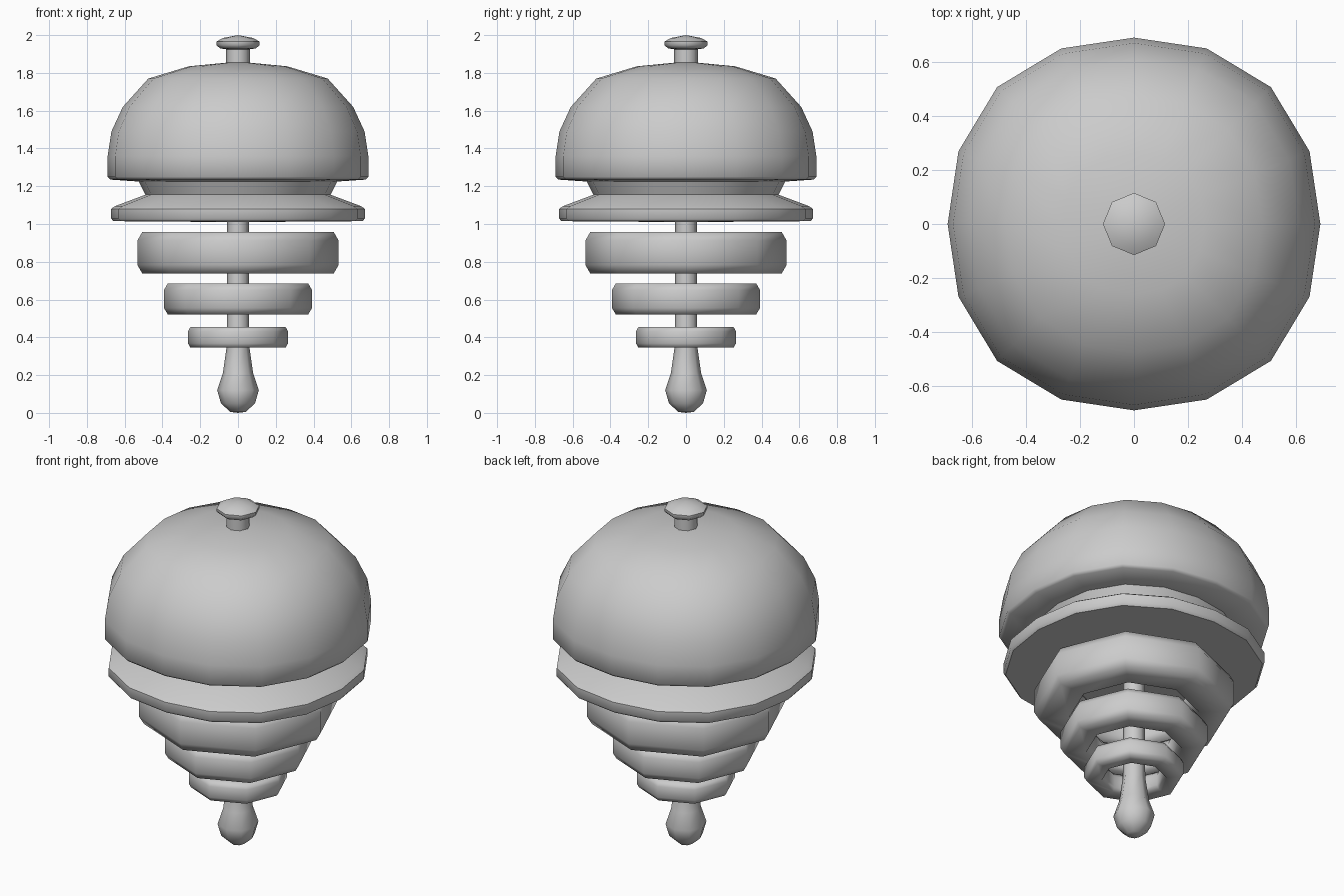
import bpy, bmesh, math

if "Cube" in bpy.data.objects:
    bpy.data.objects.remove(bpy.data.objects["Cube"])


def lathe(name, profile, sides, square=0.0, closed=False, angle=50):
    """Spin an (r, z) profile round z; 'square' pushes the diagonals outward."""
    bm = bmesh.new()
    rows = []
    for r, z in profile:
        if r == 0:
            rows.append([bm.verts.new((0, 0, z))] * sides)
            continue
        row = []
        for i in range(sides):
            a = 2 * math.pi * i / sides
            k = r * (1 + square * (1 - math.cos(4 * a)) / 2)
            row.append(bm.verts.new((k * math.cos(a), k * math.sin(a), z)))
        rows.append(row)
    pairs = list(zip(rows, rows[1:]))
    if closed:
        pairs.append((rows[-1], rows[0]))
    for lo, hi in pairs:
        for i in range(sides):
            j = (i + 1) % sides
            bm.faces.new(dict.fromkeys((lo[i], lo[j], hi[j], hi[i])))
    bmesh.ops.recalc_face_normals(bm, faces=bm.faces)
    mesh = bpy.data.meshes.new(name)
    bm.to_mesh(mesh)
    bm.free()
    ob = bpy.data.objects.new(name, mesh)
    bpy.context.collection.objects.link(ob)
    bpy.ops.object.select_all(action='DESELECT')
    ob.select_set(True)
    bpy.context.view_layer.objects.active = ob
    bpy.ops.object.shade_smooth_by_angle(angle=math.radians(angle))
    return ob


# Domed cap, slightly squared in plan
lathe("dome", [(0, 1.225), (0.53, 1.225), (0.675, 1.235), (0.69, 1.25), (0.69, 1.36),
               (0.67, 1.49), (0.61, 1.62), (0.475, 1.77), (0.26, 1.835), (0, 1.86)],
      16, square=0.039)

# Waisted collar with a wide flange
lathe("collar", [(0, 1.01), (0.66, 1.015), (0.672, 1.03), (0.672, 1.08), (0.65, 1.095),
                 (0.49, 1.155), (0.525, 1.225), (0, 1.226)],
      16, square=0.035)

# Button on top
lathe("top_knob", [(0, 1.82), (0.063, 1.82), (0.063, 1.925), (0.095, 1.93), (0.115, 1.947),
                   (0.115, 1.965), (0.08, 1.985), (0, 2.0)], 8)

# Central rod ending in a teardrop
lathe("rod", [(0, 0), (0.04, 0.005), (0.09, 0.05), (0.11, 0.12), (0.08, 0.21),
              (0.06, 0.35), (0.057, 1.02), (0, 1.02)], 8)

# Three hanging rings, the same bevelled section at three sizes
section = [(0.65, -0.207), (0.95, -0.207), (1, -0.12), (1, 0.12),
           (0.95, 0.207), (0.65, 0.207), (0.6, 0.12), (0.6, -0.12)]
for size, radius, z in (("large", 0.533, 0.848), ("medium", 0.392, 0.603), ("small", 0.265, 0.4)):
    lathe(size + "_ring", [(r * radius, z + h * radius) for r, h in section],
          8, closed=True, angle=65)
